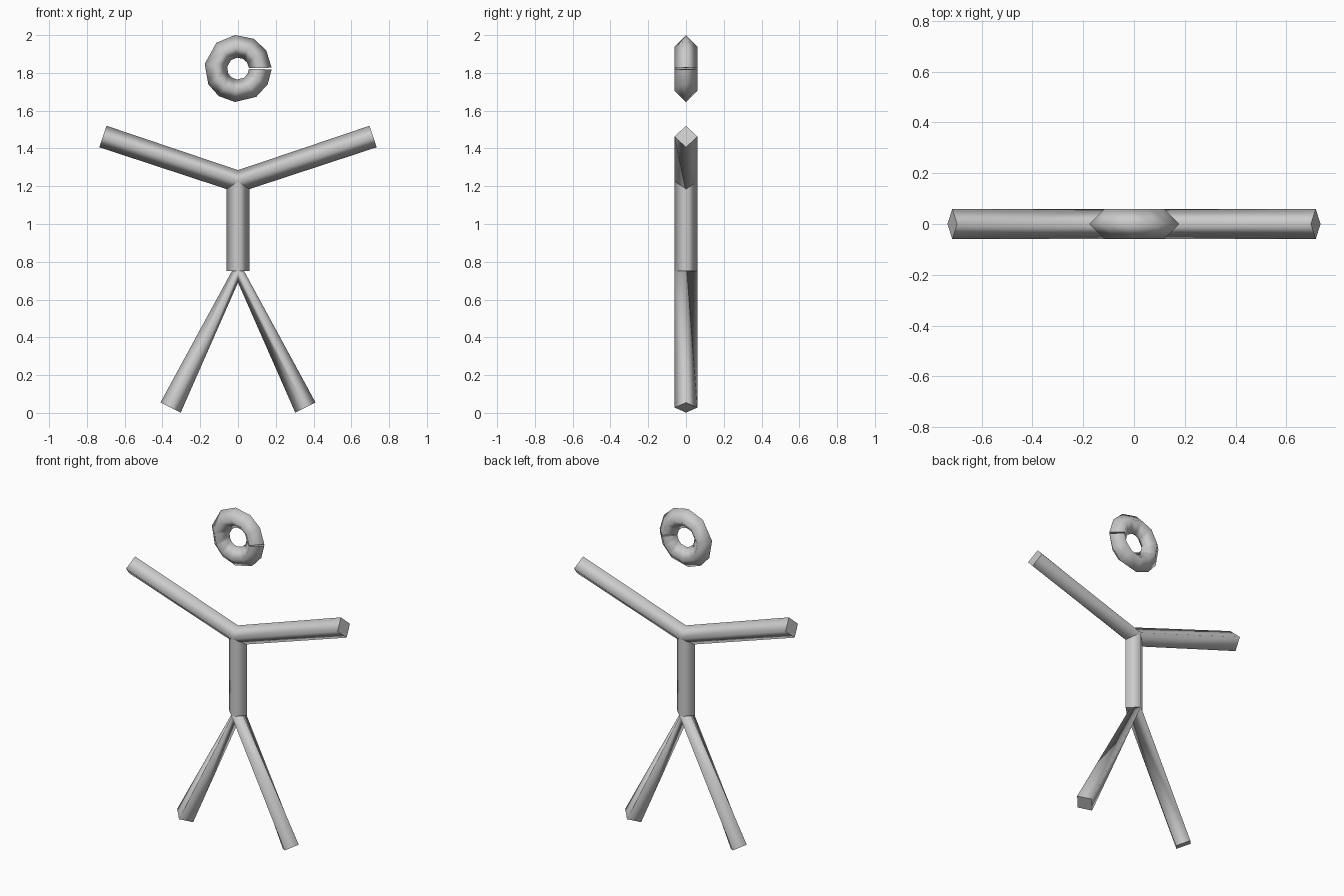
import bpy, bmesh, math
from mathutils import Vector

if "Cube" in bpy.data.objects:
    bpy.data.objects.remove(bpy.data.objects["Cube"])

R = 0.06  # half-diagonal of the square tube

grey = bpy.data.materials.new("light grey")
grey.diffuse_color = (0.6, 0.6, 0.6, 1)
grey.use_nodes = True
grey.node_tree.nodes["Principled BSDF"].inputs["Base Color"].default_value = grey.diffuse_color


def tube(name, sections):
    """Smooth four-sided tube; each section is (x, z, angle of its normal in the xz plane)."""
    bm = bmesh.new()
    rings = []
    for x, z, a in sections:
        c = Vector((x, 0, z))
        n = Vector((math.cos(a), 0, math.sin(a))) * R
        y = Vector((0, R, 0))
        rings.append([bm.verts.new(c + d) for d in (n, y, -n, -y)])
    for a, b in zip(rings, rings[1:]):
        for i in range(4):
            j = (i + 1) % 4
            bm.faces.new((a[i], a[j], b[j], b[i])).smooth = True
    # flat end caps
    bm.faces.new(rings[0])
    bm.faces.new(rings[-1][::-1])
    bmesh.ops.recalc_face_normals(bm, faces=bm.faces)
    mesh = bpy.data.meshes.new(name)
    bm.to_mesh(mesh)
    bm.free()
    mesh.materials.append(grey)
    obj = bpy.data.objects.new(name, mesh)
    bpy.context.collection.objects.link(obj)
    return obj


def limb_pair(name, joint_z, end_x, end_z):
    """Mirrored limbs meeting at a vertical section on the centre line."""
    up = math.pi / 2
    tilt = math.atan2(end_z - joint_z, end_x)
    tube(name, [(-end_x, end_z, up - tilt), (0, joint_z, up), (end_x, end_z, up + tilt)])


# limbs and torso
limb_pair("arms", 1.225, 0.715, 1.463)
limb_pair("legs", 0.75, 0.357, 0.028)
tube("torso", [(0, 0.75, 0), (0, 1.225, 0)])

# head: uneven ring with a narrow slit on its right side
ring_angles = [1.5, 33, 62, 95, 130, 172, 208, 235, 265, 303, 332, 358.5]
head = []
for deg in ring_angles:
    t = math.radians(deg)
    head.append((0.118 * math.cos(t), 1.823 + 0.118 * math.sin(t), t))
tube("head_ring", head)
